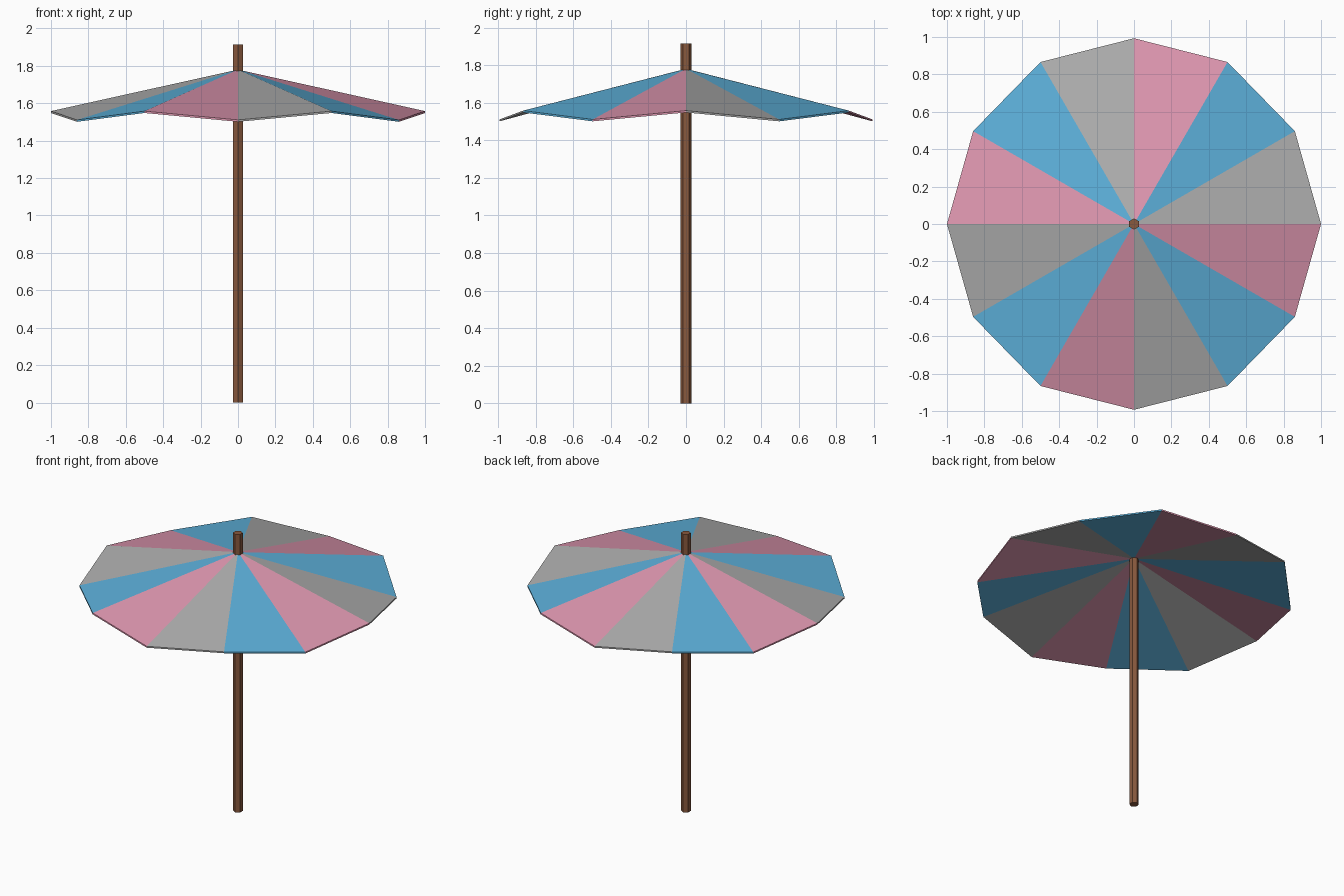
import bpy, bmesh, math

if "Cube" in bpy.data.objects:
    bpy.data.objects.remove(bpy.data.objects["Cube"])

def material(name, rgb):
    m = bpy.data.materials.new(name)
    m.diffuse_color = (*rgb, 1)
    m.use_nodes = True
    m.node_tree.nodes["Principled BSDF"].inputs["Base Color"].default_value = m.diffuse_color
    return m

canopy_mats = [material("grey cloth", (0.42, 0.42, 0.42)),
               material("blue cloth", (0.11, 0.44, 0.71)),
               material("pink cloth", (0.71, 0.30, 0.42))]
wood = material("brown wood", (0.25, 0.10, 0.048))

def add_object(name, bm, mats):
    bmesh.ops.recalc_face_normals(bm, faces=bm.faces)
    mesh = bpy.data.meshes.new(name)
    bm.to_mesh(mesh)
    bm.free()
    for m in mats:
        mesh.materials.append(m)
    ob = bpy.data.objects.new(name, mesh)
    bpy.context.collection.objects.link(ob)
    return ob

# Canopy: 12 panels with a zigzag rim, thin closed shell around the pole
N, THICK = 12, 0.01
bm = bmesh.new()
rings = {}
for key, dz in (("top", 0), ("under", -THICK)):
    inner, outer = [], []
    for i in range(N):
        a = 2 * math.pi * i / N
        c, s = math.cos(a), math.sin(a)
        r, z = (1.0, 1.558) if i % 2 == 0 else (0.993, 1.511)
        inner.append(bm.verts.new((0.018 * c, 0.018 * s, 1.776 + dz)))
        outer.append(bm.verts.new((r * c, r * s, z + dz)))
    rings[key] = (inner, outer)
(ti, to), (ui, uo) = rings["top"], rings["under"]
for i in range(N):
    j = (i + 1) % N
    for quad in ((ti[i], to[i], to[j], ti[j]),      # upper cloth
                 (ui[i], ui[j], uo[j], uo[i]),      # lower cloth
                 (to[i], uo[i], uo[j], to[j]),      # rim
                 (ti[i], ti[j], ui[j], ui[i])):     # hole around the pole
        bm.faces.new(quad).material_index = i % 3
add_object("canopy", bm, canopy_mats)

# Pole: hexagonal, corners towards front and back
bm = bmesh.new()
bmesh.ops.create_cone(bm, cap_ends=True, segments=6, radius1=0.03, radius2=0.03, depth=1.914)
for v in bm.verts:
    v.co.z += 0.957
if max(v.co.y for v in bm.verts) < 0.029:
    for v in bm.verts:
        v.co.x, v.co.y = -v.co.y, v.co.x
add_object("pole", bm, [wood])
